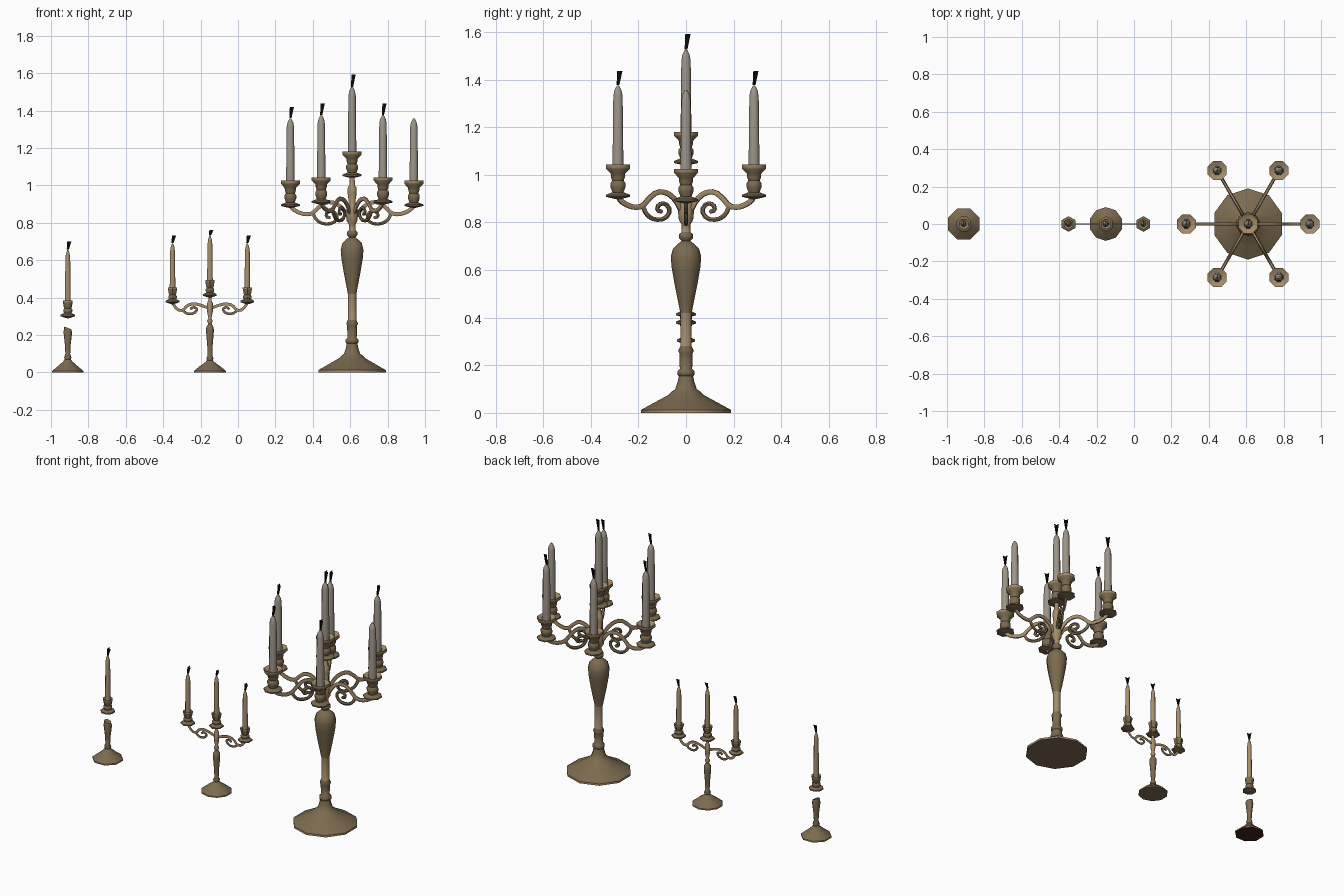
import bpy, bmesh, math
from mathutils import Vector, Matrix

if "Cube" in bpy.data.objects:
    bpy.data.objects.remove(bpy.data.objects["Cube"])


def material(name, rgb):
    m = bpy.data.materials.new(name)
    lin = [((c / 255 + 0.055) / 1.055) ** 2.4 for c in rgb]
    m.diffuse_color = (*lin, 1)
    m.use_nodes = True
    m.node_tree.nodes["Principled BSDF"].inputs["Base Color"].default_value = m.diffuse_color
    return m


BRASS = material("aged brass", (124, 106, 79))
LIGHT = material("light brass", (165, 140, 106))
GREY_WAX = material("grey wax", (157, 148, 136))
TAN_WAX = material("tan wax", (168, 143, 108))
BLACK = material("burnt black", (12, 11, 10))
DARK_RED = material("dark red felt", (66, 34, 32))


def finish(bm, name, mats, rule=None, loc=(0, 0, 0), angle=50):
    """Turn a bmesh into an object, colouring faces by a rule."""
    bmesh.ops.recalc_face_normals(bm, faces=bm.faces)
    for f in bm.faces:
        f.smooth = True
        if rule:
            f.material_index = rule(f.calc_center_median(), f.normal)
    me = bpy.data.meshes.new(name)
    bm.to_mesh(me)
    bm.free()
    me.set_sharp_from_angle(angle=math.radians(angle))
    for m in mats:
        me.materials.append(m)
    ob = bpy.data.objects.new(name, me)
    ob.location = loc
    bpy.context.collection.objects.link(ob)
    return ob


def lathe(name, profile, sides, loc, mats, rule=None, slope=0):
    """Spin (radius, height) points; slope tilts the last ring."""
    bm = bmesh.new()
    rings = []
    for i, (r, z) in enumerate(profile):
        tilt = slope if i >= len(profile) - 2 else 0
        if r == 0:
            rings.append([bm.verts.new((0, 0, z))] * sides)
        else:
            ring = []
            for k in range(sides):
                a = 2 * math.pi * (k + 0.5) / sides
                x, y = r * math.cos(a), r * math.sin(a)
                ring.append(bm.verts.new((x, y, z + tilt * x)))
            rings.append(ring)
    for a, b in zip(rings, rings[1:]):
        for k in range(sides):
            j = (k + 1) % sides
            vs = list(dict.fromkeys((a[k], a[j], b[j], b[k])))
            if len(vs) > 2:
                bm.faces.new(vs)
    return finish(bm, name, mats, rule, loc)


def scroll(name, path, half, depth, loc, angle, mat, sides=6):
    """Sweep a bar along (radius, height) points, tapering at both ends."""
    bm = bmesh.new()
    pts = [Vector(p) for p in path]
    # round the path off once
    fine = [pts[0]]
    for a, b in zip(pts, pts[1:]):
        fine += [a.lerp(b, 0.25), a.lerp(b, 0.75)]
    fine.append(pts[-1])
    rings = []
    for i, p in enumerate(fine):
        t = (fine[min(i + 1, len(fine) - 1)] - fine[max(i - 1, 0)]).normalized()
        n = Vector((-t.y, t.x))
        w = 0.65 if i in (0, len(fine) - 1) else 1
        ring = []
        for k in range(sides):
            a = 2 * math.pi * (k + 0.5) / sides
            q = p + n * half * w * math.cos(a)
            ring.append(bm.verts.new((q.x, depth * w * math.sin(a), q.y)))
        rings.append(ring)
    for a, b in zip(rings, rings[1:]):
        for k in range(sides):
            j = (k + 1) % sides
            bm.faces.new((a[k], a[j], b[j], b[k]))
    bm.faces.new(rings[0])
    bm.faces.new(rings[-1])
    bm.transform(Matrix.Rotation(angle, 4, 'Z'))
    return finish(bm, name, [mat], None, loc)


def wick(name, loc, h, lean):
    """Two crossed thin plates, widening upward."""
    bm = bmesh.new()
    for turn in (0, math.pi / 2):
        vs = bmesh.ops.create_cube(bm, size=1)["verts"]
        for v in vs:
            up = v.co.z + 0.5
            x = v.co.x * (0.012 + 0.01 * up) + lean * up
            v.co = Matrix.Rotation(turn, 3, 'Z') @ Vector((x, v.co.y * 0.002, up * h))
    finish(bm, name, [BLACK], None, loc, 20)


def candle_holder(name, x, y, z, s, holder_h, candle_top, wax, sides, wick_h, cup_r):
    """Drip plate, flared cup, candle and wick; z is the plate height."""
    p = [(0, -.012), (.35, -.008), (1, 0), (1, .008), (.4, .02), (.42, .1), (.62, .3),
         (.62, .42), (.48, .5), (.58, .62), (.6, .72), (cup_r, .88), (cup_r, 1), (.5, .9), (0, .88)]
    prof = [(r * s, z + (h * holder_h if h > .03 else h)) for r, h in p]
    lathe(name + "_cup", prof, sides, (x, y, 0), [BRASS, LIGHT],
          lambda c, n: 1 if n.z > -0.3 and c.z > z + .9 * holder_h else 0)
    r = .025 if s > .05 else .0165
    b, t = z + holder_h * .85, candle_top
    lathe(name + "_candle", [(0, b), (r, b), (r * .85, t - .045), (r * .65, t - .02),
                             (r * .2, t), (0, t)], 8, (x, y, 0), [wax])
    if wick_h:
        wick(name + "_wick", (x, y, t + .002), wick_h, .008)


# Large candelabrum: stem turned in one piece
BX = 0.61
stem = [(0, 0), (.19, 0), (.19, .012), (.13, .045), (.075, .075), (.06, .09), (.045, .1),
        (.035, .13), (.03, .155), (.036, .16), (.036, .175), (.026, .185), (.028, .25),
        (.033, .262), (.024, .28), (.024, .42), (.032, .46), (.048, .54), (.06, .61),
        (.064, .655), (.055, .69), (.035, .71), (.018, .722), (.03, .735), (.03, .75),
        (.018, .76), (.018, .79), (.03, .81), (.034, .85), (.03, .89), (.018, .91),
        (.026, .96), (.024, .99), (.016, 1.0), (.014, 1.05), (0, 1.05)]


def stem_rule(c, n):
    return 1 if (0 < c.z < .012 or .28 < c.z < .42 or .76 < c.z < 1.05) else 0


lathe("large_stem", stem, 10, (BX, 0, 0), [BRASS, LIGHT], stem_rule)
candle_holder("large_centre", BX, 0, 1.05, .055, .13, 1.525, GREY_WAX, 8, .065, 1)

# Six scrolled arms around the hub
main_path = [(.02, .845), (.05, .895), (.09, .925), (.14, .93), (.18, .9), (.21, .868),
             (.25, .862), (.3, .878), (.33, .905)]
curl_path = [(.21, .868), (.19, .83), (.15, .81), (.1, .815), (.075, .85), (.1, .882),
             (.135, .875), (.14, .85), (.115, .845)]
for i in range(6):
    a = i * math.pi / 3
    drop = .018 if i % 3 == 0 else 0
    loc = (BX, 0, -drop)
    scroll(f"large_arm_{i}", main_path, .0125, .009, loc, a, LIGHT)
    scroll(f"large_arm_curl_{i}", curl_path, .01, .008, loc, a, BRASS)
    candle_holder(f"large_arm_{i}", BX + .33 * math.cos(a), .33 * math.sin(a), .908 - drop,
                  .055, .135, 1.375 - drop, GREY_WAX, 8, .06 if i else 0, 1)

# Medium three-light candelabrum
MX = -0.15
lathe("medium_stem", [(0, 0), (.09, 0), (.09, .008), (.055, .035), (.025, .055), (.016, .065),
                      (.02, .075), (.013, .09), (.015, .14), (.022, .22), (.021, .24), (.009, .26),
                      (.016, .275), (.009, .29), (.016, .325), (.016, .37), (.009, .385),
                      (.009, .41), (0, .41)], 10, (MX, 0, 0), [BRASS, LIGHT],
      lambda c, n: 1 if 0 < c.z < .008 or .26 < c.z < .41 else 0)
candle_holder("medium_centre", MX, 0, .41, .042, .085, .73, TAN_WAX, 6, .03, .68)
for side, a in (("right", 0), ("left", math.pi)):
    loc = (MX, 0, 0)
    scroll(f"medium_arm_{side}", [(.01, .345), (.05, .36), (.085, .368), (.12, .36), (.145, .33),
                                  (.175, .335), (.2, .37)], .009, .003, loc, a, LIGHT)
    scroll(f"medium_arm_curl_{side}", [(.145, .33), (.12, .312), (.085, .315), (.065, .34),
                                       (.09, .35), (.105, .338)], .008, .003, loc, a, BRASS)
    candle_holder(f"medium_{side}", MX + .2 * math.cos(a), 0, .375, .042, .08, .69,
                  TAN_WAX, 6, .04, .68)

# Small single candlestick, its holder floating above the stem
SX = -0.91
lathe("small_stem", [(0, 0), (.09, 0), (.09, .008), (.055, .035), (.027, .058), (.018, .07),
                     (.021, .08), (.014, .1), (.017, .15), (.025, .215), (.02, .238), (0, .238)],
      8, (SX, 0, 0), [BRASS, LIGHT, DARK_RED],
      lambda c, n: 2 if c.z < .0001 else (1 if c.z < .008 else 0), slope=-.4)
candle_holder("small", SX, 0, .3, .042, .085, .655, TAN_WAX, 8, .042, .68)
